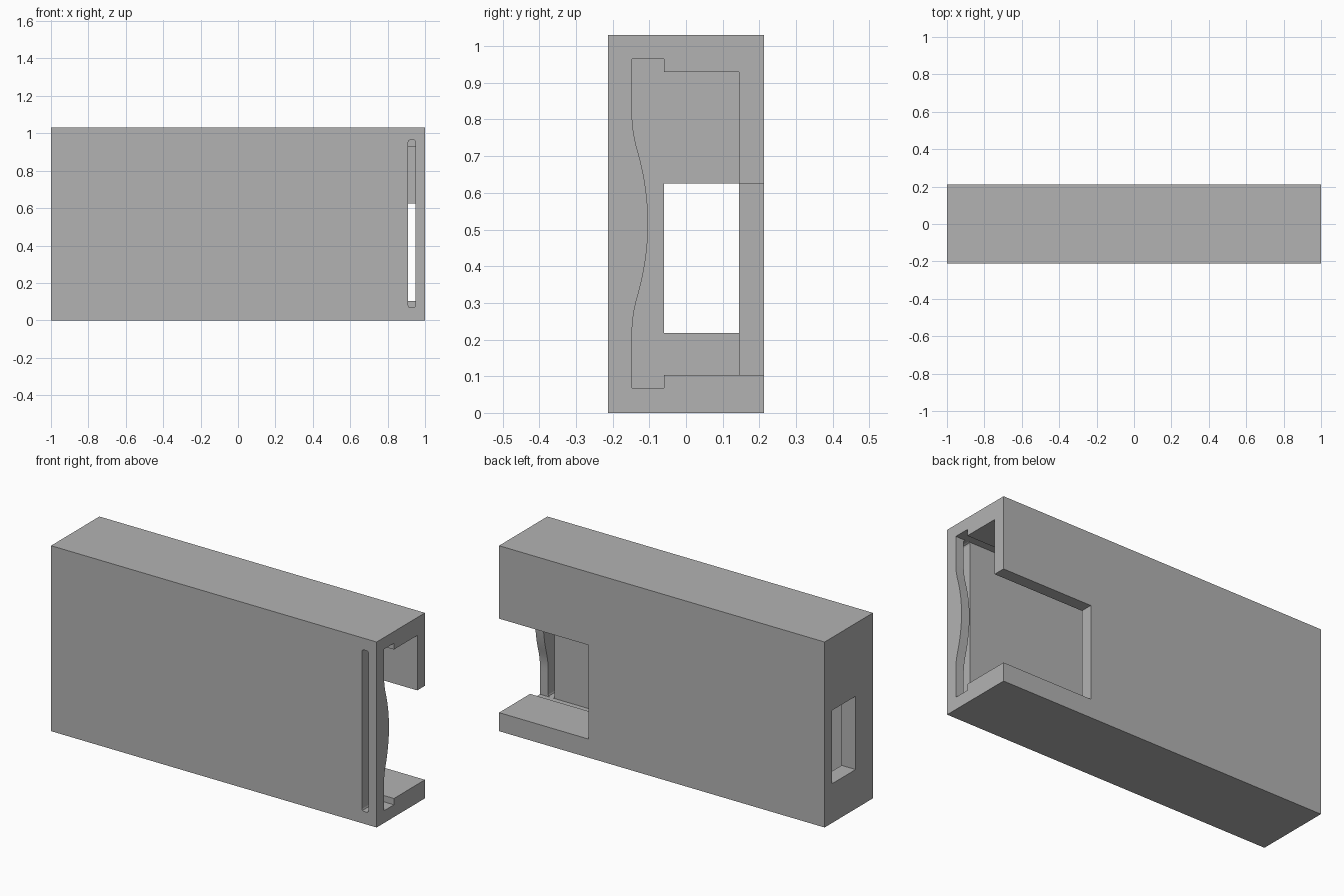
import bpy, bmesh
from mathutils import Vector

old = bpy.data.objects.get("Cube")
if old:
    bpy.data.objects.remove(old, do_unlink=True)

grey = bpy.data.materials.new("plain grey")
grey.use_nodes = True
colour = (0.45, 0.45, 0.45, 1)
grey.diffuse_color = colour
grey.node_tree.nodes["Principled BSDF"].inputs["Base Color"].default_value = colour


def prism(name, outline, start, depth):
    """Extrude a closed outline of 3D points along a vector."""
    bm = bmesh.new()
    face = bm.faces.new([bm.verts.new(Vector(p) + Vector(start)) for p in outline])
    out = bmesh.ops.extrude_face_region(bm, geom=[face])
    moved = [g for g in out["geom"] if isinstance(g, bmesh.types.BMVert)]
    bmesh.ops.translate(bm, vec=depth, verts=moved)
    bmesh.ops.recalc_face_normals(bm, faces=bm.faces)
    mesh = bpy.data.meshes.new(name)
    bm.to_mesh(mesh)
    bm.free()
    mesh.materials.append(grey)
    obj = bpy.data.objects.new(name, mesh)
    bpy.context.collection.objects.link(obj)
    return obj


def box(name, x, y, z):
    outline = [(0, y[0], z[0]), (0, y[1], z[0]), (0, y[1], z[1]), (0, y[0], z[1])]
    return prism(name, outline, (x[0], 0, 0), (x[1] - x[0], 0, 0))


def carve(target, cutter):
    cutter.hide_render = True
    mod = target.modifiers.new("carve", "BOOLEAN")
    mod.operation = "DIFFERENCE"
    mod.solver = "EXACT"
    mod.object = cutter
    bpy.context.view_layer.objects.active = target
    bpy.ops.object.modifier_apply(modifier=mod.name)
    bpy.data.objects.remove(cutter, do_unlink=True)


# Shared levels of the hollow
HEIGHT, HALF_DEPTH = 1.03, 0.212
FLOOR, CEILING = 0.103, 0.93
GROOVE_LOW, GROOVE_HIGH = 0.068, 0.965
GROOVE_FRONT, GROOVE_BACK, BACK = -0.147, -0.06, 0.145
MIDDLE = (GROOVE_LOW + GROOVE_HIGH) / 2
WINDOW_TOP = 0.625
SLOT = (0.91, 0.95)


def bulge(d, crest=0.2, reach=0.3, slope=0.29):
    """Height of the wavy lip at distance d from its middle."""
    d = abs(d)
    if d < crest:
        return slope * reach / 2 - slope * d * d / (2 * crest)
    return slope * (reach - d) ** 2 / (2 * (reach - crest))


# Cross-section of the hollow, stepped at the front into a deeper groove
section = [(0, GROOVE_FRONT, GROOVE_HIGH), (0, GROOVE_BACK, GROOVE_HIGH),
           (0, GROOVE_BACK, CEILING), (0, BACK, CEILING),
           (0, BACK, FLOOR), (0, GROOVE_BACK, FLOOR),
           (0, GROOVE_BACK, GROOVE_LOW), (0, GROOVE_FRONT, GROOVE_LOW)]
steps = 36
wave = [(0, GROOVE_FRONT + bulge(d), MIDDLE + d)
        for d in (-0.3 + 0.6 * i / steps for i in range(steps + 1))]

body = box("case_body", (-1, 1), (-HALF_DEPTH, HALF_DEPTH), (0, HEIGHT))

# Main hollow, then the mouth with the wavy lip
carve(body, prism("hollow", section, (-0.914, 0, 0), (SLOT[1] + 0.914, 0, 0)))
carve(body, prism("mouth", section + wave, (0.93, 0, 0), (0.2, 0, 0)))

# Tall narrow front slot with softened corners
r = 0.011
slot = []
for sx, sz in ((1, 1), (-1, 1), (-1, -1), (1, -1)):
    x = SLOT[1] if sx > 0 else SLOT[0]
    z = GROOVE_HIGH if sz > 0 else GROOVE_LOW
    corner = [(x, 0, z - sz * r), (x - sx * r * 0.3, 0, z - sz * r * 0.3),
              (x - sx * r, 0, z)]
    slot += corner if sx * sz > 0 else corner[::-1]
carve(body, prism("front_slot", slot, (0, -0.3, 0), (0, 0.16, 0)))

# Back cut-out at the open end and window in the closed end
carve(body, box("back_cutout", (0.45, 1.1), (0.1, 0.3), (FLOOR, WINDOW_TOP)))
carve(body, box("end_window", (-1.1, -0.85), (GROOVE_BACK, BACK), (0.218, WINDOW_TOP)))

# Smooth only the gentle curves
bpy.ops.object.select_all(action="DESELECT")
body.select_set(True)
bpy.context.view_layer.objects.active = body
bpy.ops.object.shade_smooth_by_angle(angle=0.35)
